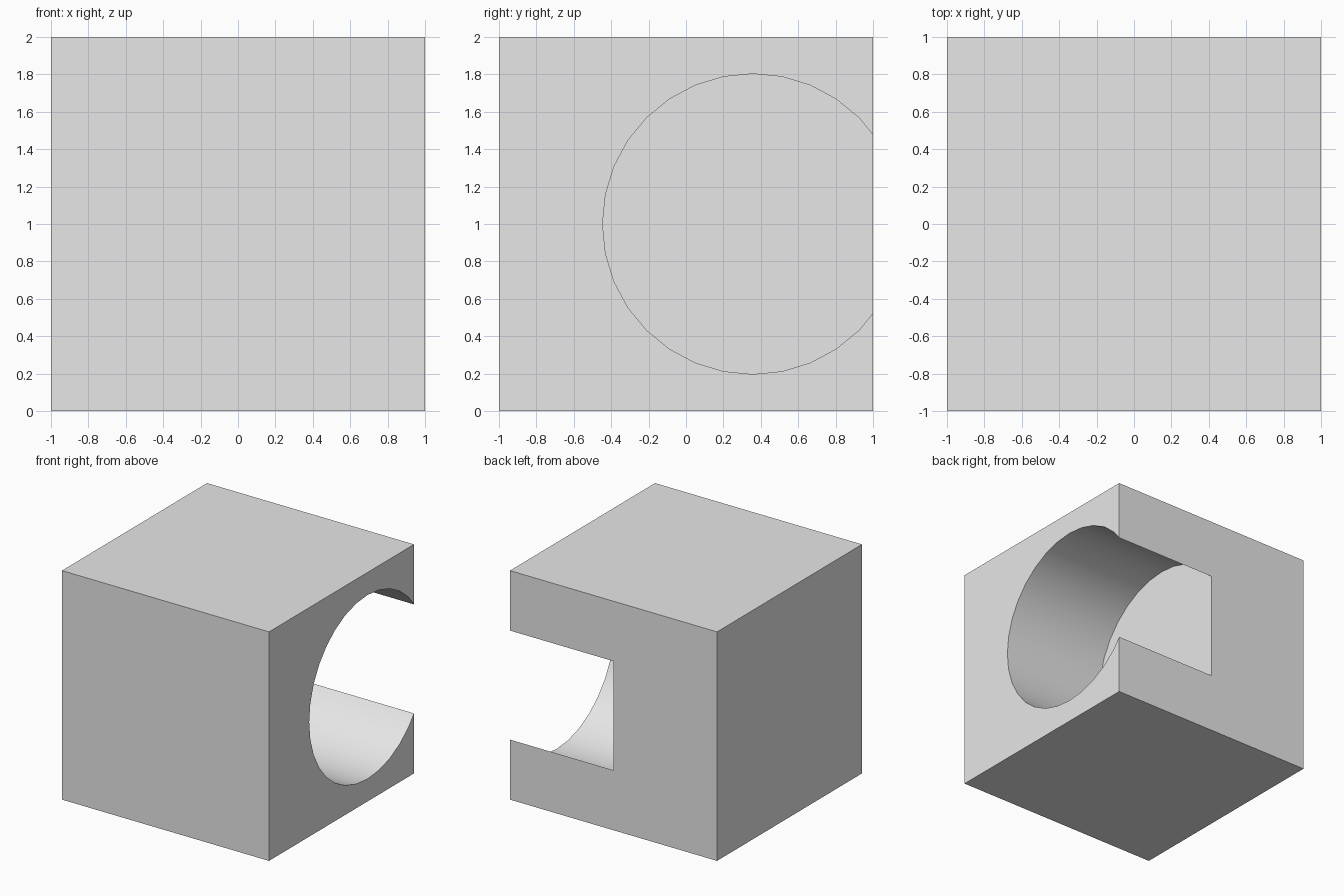
import bpy
import bmesh
import math
from mathutils import Matrix

default = bpy.data.objects.get("Cube")
if default:
    bpy.data.objects.remove(default, do_unlink=True)

grey = bpy.data.materials.new("light_grey")
grey.use_nodes = True
grey.diffuse_color = (0.8, 0.8, 0.8, 1)
grey.node_tree.nodes["Principled BSDF"].inputs["Base Color"].default_value = (0.8, 0.8, 0.8, 1)


def make_object(name, bm):
    mesh = bpy.data.meshes.new(name)
    bm.to_mesh(mesh)
    bm.free()
    mesh.materials.append(grey)
    obj = bpy.data.objects.new(name, mesh)
    bpy.context.collection.objects.link(obj)
    return obj


# Solid block
bm = bmesh.new()
bmesh.ops.create_cube(bm, size=2, matrix=Matrix.Translation((0, 0, 1)))
block = make_object("block", bm)

# Round cutter lying along x, from the middle out through the +x side,
# wide enough to break through the back face
bm = bmesh.new()
bmesh.ops.create_cone(
    bm, cap_ends=True, segments=32, radius1=0.803, radius2=0.803, depth=2,
    matrix=Matrix.Translation((1, 0.357, 1)) @ Matrix.Rotation(math.pi / 2, 4, "Y"))
cutter = make_object("bore_cutter", bm)
cutter.hide_render = True

# Cut the blind bore
cut = block.modifiers.new("bore", "BOOLEAN")
cut.operation = "DIFFERENCE"
cut.solver = "EXACT"
cut.object = cutter

bpy.ops.object.select_all(action="DESELECT")
block.select_set(True)
bpy.context.view_layer.objects.active = block
bpy.ops.object.modifier_apply(modifier=cut.name)
bpy.data.objects.remove(cutter, do_unlink=True)

# Smooth bore wall, crisp edges
bpy.ops.object.shade_smooth_by_angle(angle=math.radians(30))
